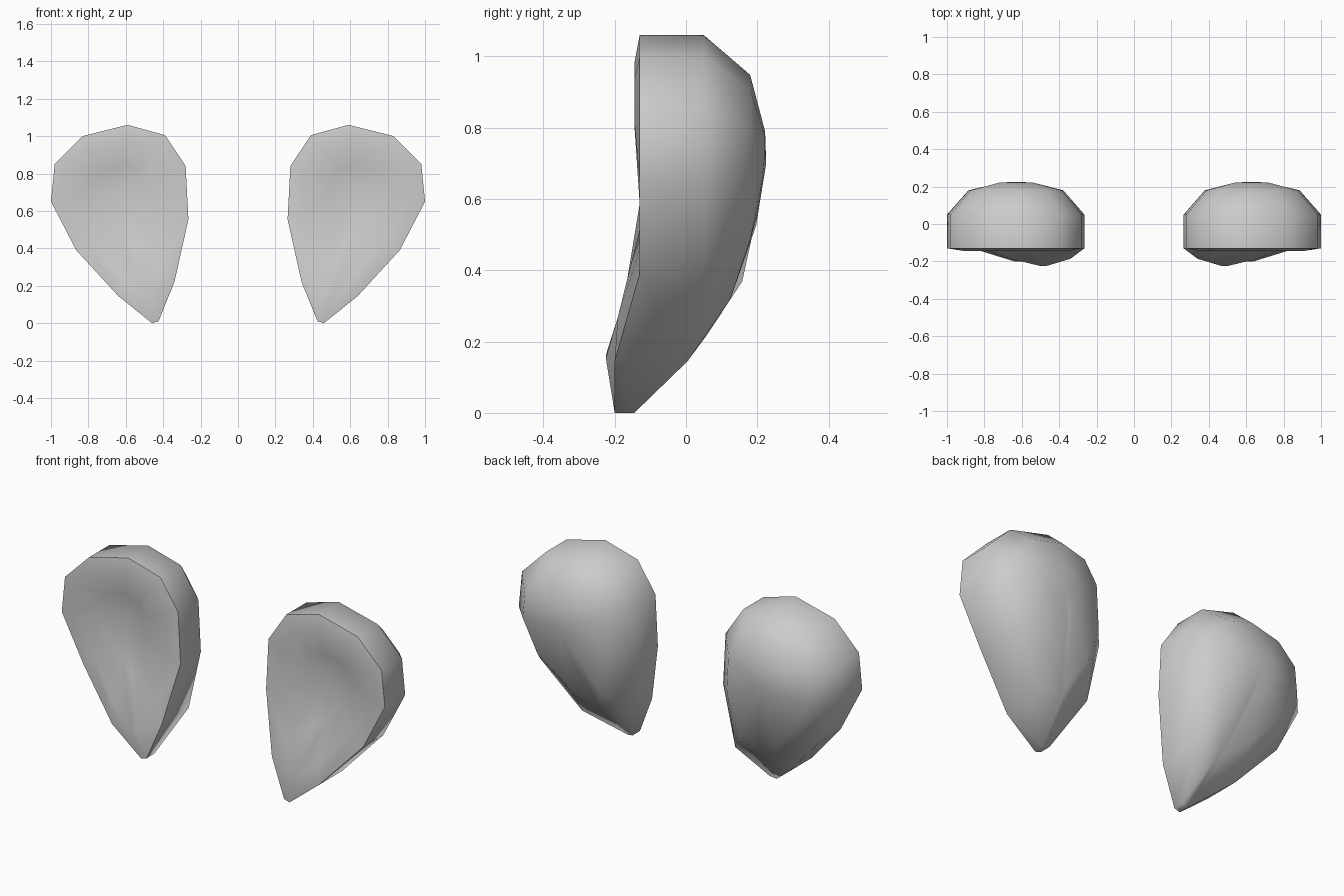
import bpy, bmesh
from mathutils import Vector

cube = bpy.data.objects.get("Cube")
if cube:
    bpy.data.objects.remove(cube)

grey = bpy.data.materials.new("soft_grey")
grey.use_nodes = True
colour = (0.6, 0.6, 0.6, 1)
grey.diffuse_color = colour
grey.node_tree.nodes["Principled BSDF"].inputs["Base Color"].default_value = colour

# Teardrop outline (x, z) and the point the rings shrink towards
OUTLINE = [(.59, 1.06), (.83, 1.0), (.98, .85), (1.0, .65), (.865, .39), (.64, .145),
           (.46, .0), (.425, .01), (.34, .22), (.265, .555), (.28, .84), (.39, 1.005)]
CX, CZ = .63, .70


def rim_y(z):
    return -.13 if z > .38 else max(-.2, -.13 - .35 * (.38 - z))


def dish_y(z):
    return max(-.225, -.13 - .32 * max(0, .46 - z)) - (.015 if z > .8 else 0)


def wall_y(z):
    return min(.05, -.145 + 1.03 * z)


def shoulder_y(z):
    return min(.18, .02 + .66 * (z - .16))


def crown_y(z):
    return .222 - .13 * max(0, .72 - z)


# Rings from the front dish round the rim to the back crown: (scale, depth rule)
RINGS = [(.4, lambda z: -.115 - .1 * max(0, .5 - z)), (.78, dish_y), (1, rim_y),
         (1, wall_y), (.69, shoulder_y), (.25, crown_y)]


def teardrop(name, side):
    bm = bmesh.new()
    rings = []
    for scale, depth in RINGS:
        ring = []
        for x, z in OUTLINE:
            px, pz = CX + (x - CX) * scale, CZ + (z - CZ) * scale
            ring.append(bm.verts.new((side * px, depth(pz), pz)))
        rings.append(ring)
    n = len(OUTLINE)
    for a, b in zip(rings, rings[1:]):
        for i in range(n):
            j = (i + 1) % n
            bm.faces.new((a[i], a[j], b[j], b[i]))
    # Close the dish and the crown with fans
    for ring, y in ((rings[0], -.105), (rings[-1], .225)):
        hub = bm.verts.new(Vector((side * CX, y, CZ)))
        for i in range(n):
            bm.faces.new((ring[i], ring[(i + 1) % n], hub))
    bmesh.ops.recalc_face_normals(bm, faces=bm.faces)
    mesh = bpy.data.meshes.new(name)
    bm.to_mesh(mesh)
    bm.free()
    mesh.materials.append(grey)
    obj = bpy.data.objects.new(name, mesh)
    bpy.context.collection.objects.link(obj)
    bpy.ops.object.select_all(action='DESELECT')
    obj.select_set(True)
    bpy.context.view_layer.objects.active = obj
    bpy.ops.object.shade_smooth_by_angle(angle=1.05)


teardrop("left_teardrop", 1)
teardrop("right_teardrop", -1)
